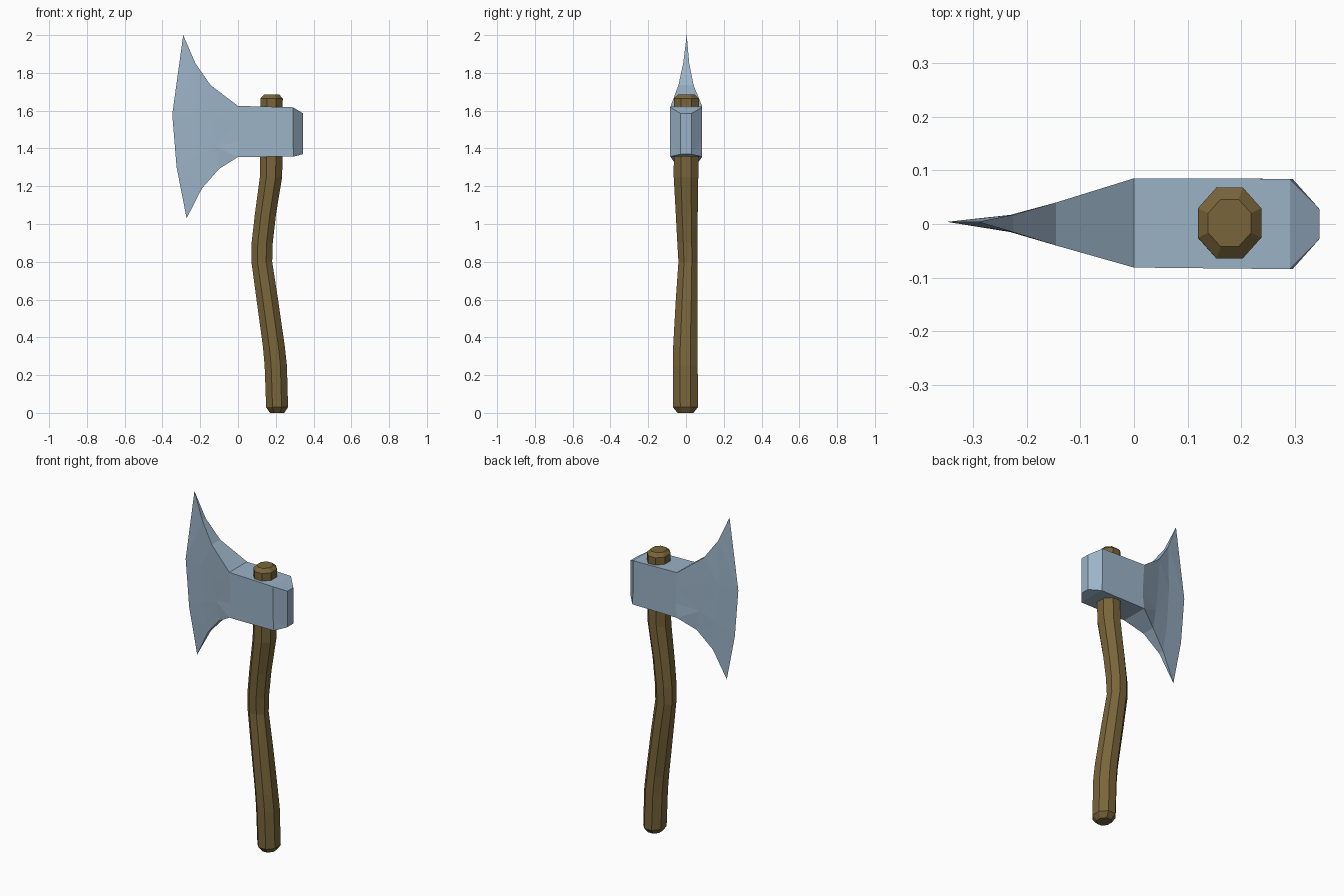
import bpy, bmesh, math

if "Cube" in bpy.data.objects:
    bpy.data.objects.remove(bpy.data.objects["Cube"])


def material(name, rgb):
    m = bpy.data.materials.new(name)
    m.diffuse_color = (*rgb, 1)
    m.use_nodes = True
    m.node_tree.nodes["Principled BSDF"].inputs["Base Color"].default_value = m.diffuse_color
    return m


def loft(name, rings, mat):
    """Skin a list of equal-length point rings and cap both ends."""
    bm = bmesh.new()
    loops = [[bm.verts.new(p) for p in ring] for ring in rings]
    n = len(loops[0])
    for a, b in zip(loops, loops[1:]):
        for i in range(n):
            j = (i + 1) % n
            bm.faces.new((a[i], a[j], b[j], b[i]))
    bm.faces.new(loops[0])
    bm.faces.new(loops[-1])
    bmesh.ops.remove_doubles(bm, verts=bm.verts, dist=0.0005)
    bmesh.ops.triangulate(bm, faces=[f for f in bm.faces if len(f.verts) == 4])
    bmesh.ops.recalc_face_normals(bm, faces=bm.faces)
    me = bpy.data.meshes.new(name)
    bm.to_mesh(me)
    bm.free()
    me.materials.append(mat)
    ob = bpy.data.objects.new(name, me)
    bpy.context.collection.objects.link(ob)
    return ob


wood = material("brown wood", (0.19, 0.13, 0.042))
steel = material("blue grey steel", (0.33, 0.45, 0.57))

# Handle: octagonal sections (z, centre x, centre y, radius x, radius y)
path = [
    (0.00, 0.207, -0.003, 0.038, 0.042),
    (0.03, 0.207, -0.003, 0.058, 0.066),
    (0.25, 0.200, -0.004, 0.059, 0.066),
    (0.35, 0.190, -0.004, 0.058, 0.064),
    (0.60, 0.155, 0.004, 0.057, 0.058),
    (0.80, 0.126, 0.010, 0.055, 0.050),
    (0.90, 0.128, 0.008, 0.056, 0.054),
    (1.05, 0.145, 0.004, 0.056, 0.058),
    (1.25, 0.175, 0.000, 0.059, 0.065),
    (1.665, 0.178, 0.002, 0.059, 0.066),
    (1.685, 0.178, 0.002, 0.040, 0.044),
]
octagon = [math.radians(22.5 + 45 * i) for i in range(8)]
k = 1 / math.cos(math.radians(22.5))
loft("handle", [[(cx + rx * k * math.cos(a), cy + ry * k * math.sin(a), z)
                 for a in octagon] for z, cx, cy, rx, ry in path], wood)

# Axe head: sections from poll to cutting edge,
# (half thickness, centre y, side outline points (x, z) from top to bottom)
sections = [
    (0.028, 0.000, [(0.345, 1.585), (0.345, 1.51), (0.345, 1.44), (0.345, 1.37)]),
    (0.084, 0.000, [(0.290, 1.618), (0.290, 1.53), (0.290, 1.44), (0.295, 1.357)]),
    (0.083, 0.002, [(0.000, 1.625), (0.005, 1.54), (0.010, 1.44), (0.000, 1.355)]),
    (0.040, 0.000, [(-0.145, 1.735), (-0.135, 1.57), (-0.120, 1.41), (-0.100, 1.292)]),
    (0.016, 0.001, [(-0.225, 1.850), (-0.230, 1.58), (-0.215, 1.36), (-0.190, 1.190)]),
    (0.000, 0.004, [(-0.290, 2.000), (-0.348, 1.58), (-0.325, 1.30), (-0.272, 1.030)]),
]


def head_ring(h, cy, pts):
    return [(x, cy - h, z) for x, z in pts] + [(x, cy + h, z) for x, z in reversed(pts)]


# The last ring collapses to the sharp edge, so it needs no cap
head = loft("axe_head", [head_ring(*s) for s in sections], steel)
bm = bmesh.new()
bm.from_mesh(head.data)
bmesh.ops.dissolve_degenerate(bm, edges=bm.edges, dist=0.0005)
bmesh.ops.recalc_face_normals(bm, faces=bm.faces)
bm.to_mesh(head.data)
bm.free()
